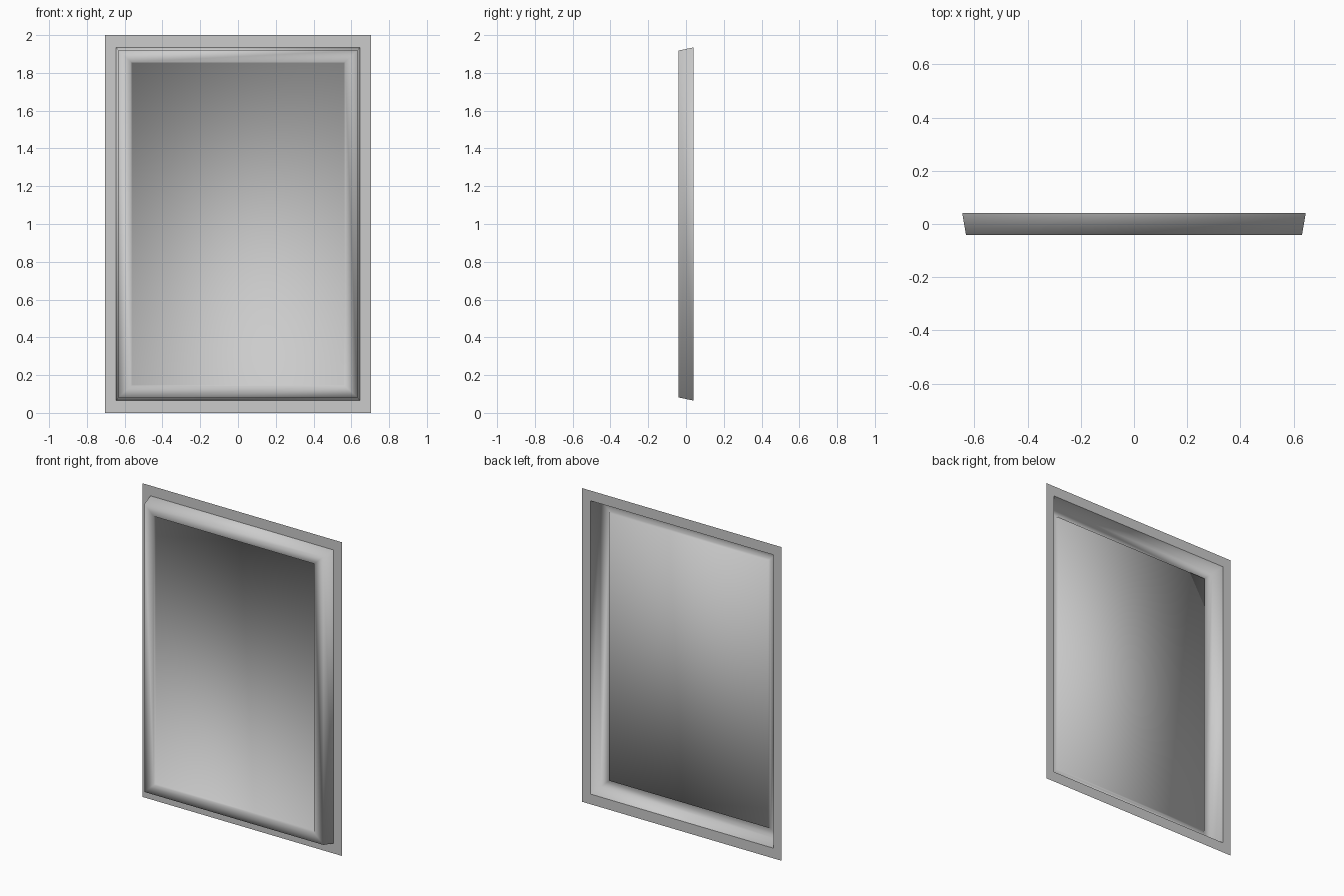
import bpy, bmesh

if "Cube" in bpy.data.objects:
    bpy.data.objects.remove(bpy.data.objects["Cube"])

# Concentric rectangular loops from outside in: half width, half height, depth
PROFILE = [
    (0.704, 1.000, 0.041),    # flange outer edge
    (0.646, 0.935, 0.041),    # flange inner edge
    (0.632, 0.918, -0.041),   # front of the drafted side wall
    (0.566, 0.857, -0.041),   # opening of the recess
    (0.562, 0.853, -0.026),   # recessed panel edge
]


def add_loop(bm, half_w, half_h, y):
    return [bm.verts.new((sx * half_w, y, 1 + sz * half_h))
            for sx, sz in ((-1, -1), (1, -1), (1, 1), (-1, 1))]


def build_part(name, profile, capped=False, smooth=False):
    bm = bmesh.new()
    loops = [add_loop(bm, *p) for p in profile]
    for outer, inner in zip(loops, loops[1:]):
        for i in range(4):
            j = (i + 1) % 4
            bm.faces.new((outer[i], outer[j], inner[j], inner[i]))
    if capped:
        bm.faces.new(loops[-1])
    for f in bm.faces:
        f.smooth = smooth
    mesh = bpy.data.meshes.new(name)
    bm.to_mesh(mesh)
    bm.free()
    obj = bpy.data.objects.new(name, mesh)
    bpy.context.collection.objects.link(obj)
    return obj


# Flat mounting flange, a single sheet
build_part("flange", PROFILE[:2])

# Open-backed raised frame with its recessed panel, softly shaded throughout
build_part("raised_panel", PROFILE[1:], capped=True, smooth=True)
